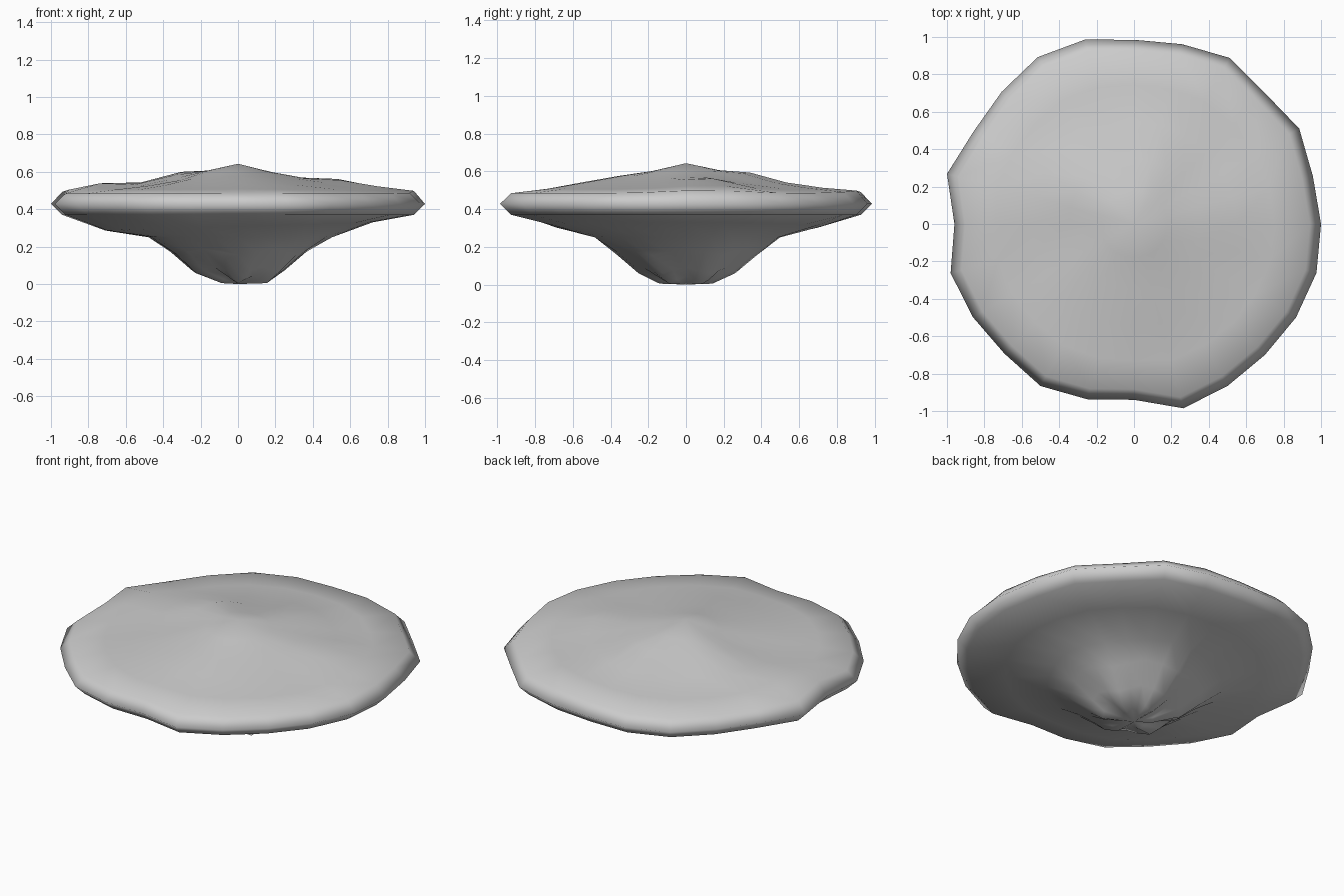
import bpy, bmesh, math

if "Cube" in bpy.data.objects:
    bpy.data.objects.remove(bpy.data.objects["Cube"])

SEGS = 24
# half profile from top centre, round the rim, to the foot: (radius, height, rim wobble, side)
PROFILE = [(0.18, 0.598, 0, 1), (0.35, 0.563, 0, 1), (0.55, 0.528, 0, 1),
           (0.75, 0.505, 0.4, 1), (0.94, 0.484, 1, 1), (1.0, 0.428, 1, 0),
           (0.94, 0.37, 1, -1), (0.72, 0.308, 0.4, -1), (0.49, 0.25, 0, -1),
           (0.37, 0.172, 0, -1), (0.255, 0.075, 0, -1), (0.14, 0.025, 0, -1)]
# uneven rim radius every 15 degrees
RIM = [1.0, 0.99, 1.02, 0.99, 1.025, 0.995, 0.985, 1.02, 1.03, 1.0, 0.99, 1.035,
       0.96, 1.015, 0.995, 0.98, 1.0, 0.97, 0.94, 1.02, 1.0, 0.99, 1.0, 1.01]
# soft bumps and dips on the top: (x, y, height, width)
BUMPS = [(-0.78, 0.1, 0.05, 0.12), (0.57, 0.1, 0.036, 0.12), (-0.32, 0.22, 0.04, 0.12),
         (-0.4, -0.1, -0.015, 0.1), (0.05, -0.45, 0.018, 0.15), (0.12, 0.36, 0.032, 0.12),
         (0.95, 0.1, 0.016, 0.2), (0.25, 0.93, 0.014, 0.2)]


def bump(x, y):
    return sum(h * math.exp(-((x - a) ** 2 + (y - b) ** 2) / (2 * w * w))
               for a, b, h, w in BUMPS)


def point(r, z, wobble, side, i):
    a = 2 * math.pi * i / SEGS
    stem = side < 0 and r < 0.6
    if stem and r > 0.2:                    # fluted stem
        r *= 1 + 0.03 * math.sin(5 * a + 1)
        if r < 0.45:
            z += 0.016 * math.cos(6 * a)
    elif stem:                              # foot leans to the right, creased
        r += 0.045 * math.cos(a)
        z += 0.02 * math.cos(6 * a)
    r *= 1 + (RIM[i] - 1) * wobble
    x, y = r * math.cos(a), r * math.sin(a)
    if side > 0:
        z += bump(x, y)
    elif side < 0 and 0.6 < r < 0.85:       # underside sags to the left
        z += 0.022 * math.cos(a)
    return x, y, z


# shallow disc with a tapering stem
bm = bmesh.new()
rings = [[bm.verts.new(point(*p, i)) for i in range(SEGS)] for p in PROFILE]
top = bm.verts.new((0, 0, 0.643))
foot = bm.verts.new((0, 0, 0.0))
for i in range(SEGS):
    j = (i + 1) % SEGS
    bm.faces.new((top, rings[0][i], rings[0][j]))
    bm.faces.new((foot, rings[-1][j], rings[-1][i]))
    for a, b in zip(rings, rings[1:]):
        bm.faces.new((a[i], b[i], b[j], a[j]))
bmesh.ops.recalc_face_normals(bm, faces=bm.faces)
for f in bm.faces:
    f.smooth = True
mesh = bpy.data.meshes.new("flared_disc")
bm.to_mesh(mesh)
bm.free()

grey = bpy.data.materials.new("light grey")
grey.diffuse_color = (0.6, 0.6, 0.6, 1)
grey.use_nodes = True
grey.node_tree.nodes["Principled BSDF"].inputs["Base Color"].default_value = grey.diffuse_color
mesh.materials.append(grey)
disc = bpy.data.objects.new("flared_disc", mesh)
bpy.context.collection.objects.link(disc)
